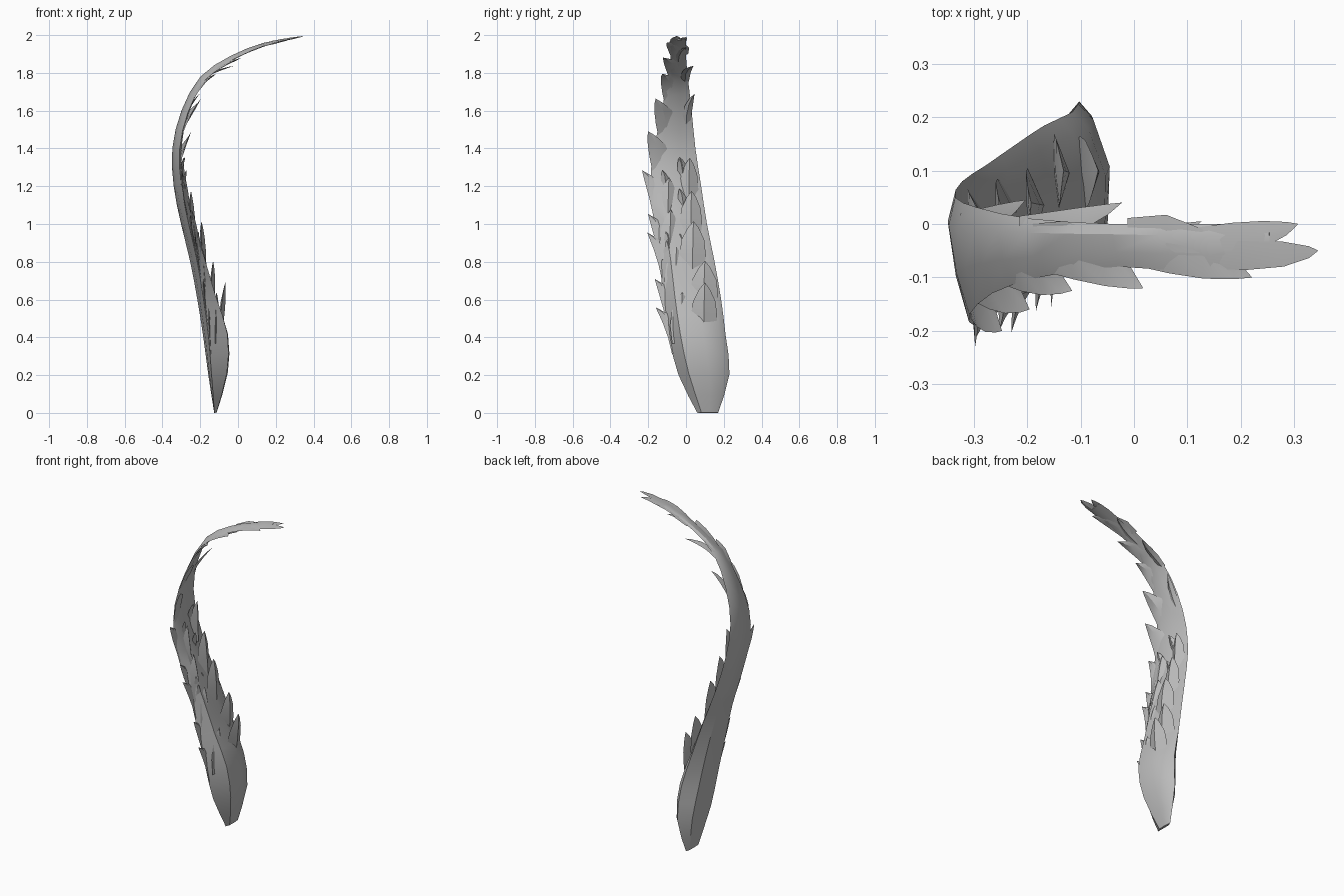
import bpy, bmesh, math, random
from mathutils import Vector

if "Cube" in bpy.data.objects:
    bpy.data.objects.remove(bpy.data.objects["Cube"])
random.seed(4)

grey = bpy.data.materials.new("plain_grey")
grey.use_nodes = True
grey.diffuse_color = (0.5, 0.5, 0.5, 1)
grey.node_tree.nodes["Principled BSDF"].inputs["Base Color"].default_value = (0.5, 0.5, 0.5, 1)

# Stations up the spine: x, z, front edge y, back edge y, inner depth
STATIONS = [
    (-.125, 0, .06, .17, .012), (-.15, .2, -.04, .23, .095), (-.175, .4, -.09, .21, .12),
    (-.21, .6, -.12, .185, .085), (-.25, .8, -.14, .15, .06), (-.3, 1, -.17, .11, .045),
    (-.34, 1.2, -.19, .08, .035), (-.348, 1.4, -.17, .05, .025), (-.3, 1.6, -.13, .03, .02),
    (-.2, 1.78, -.1, .01, .015), (-.04, 1.89, -.08, 0, .012), (.14, 1.96, -.09, 0, .01),
    (.345, 1.998, -.06, 0, .006)]
LAST = len(STATIONS) - 1


def station(u):
    """Smoothly interpolated station at position u along the spine."""
    u = min(max(u, 0), LAST)
    i = min(int(u), LAST - 1)
    t = u - i
    a, b, c, d = [STATIONS[min(max(k, 0), LAST)] for k in range(i - 1, i + 3)]
    return [q + t / 2 * (r - p + t * (2 * p - 5 * q + 4 * r - s + t * (3 * (q - r) + s - p)))
            for p, q, r, s in zip(a, b, c, d)]


def place(u, y, depth):
    """Point at height u, sideways y, and depth into the hollow side; the front edge curls in."""
    x, z, front, back = station(u)[:4]
    f = min(max((y - front) / (back - front), 0), 1)
    depth += .04 * math.sin(math.pi * u / (LAST + .5)) * (1 - f) ** 2
    a, b = station(u - .1), station(u + .1)
    along = Vector((b[0] - a[0], 0, b[1] - a[1])).normalized()
    return Vector((x, y, z)) + depth * Vector((along.z, 0, -along.x))


def loft(name, rings):
    """Closed skin through rings of points."""
    bm = bmesh.new()
    loops = [[bm.verts.new(p) for p in ring] for ring in rings]
    n = len(loops[0])
    for low, high in zip(loops, loops[1:]):
        for i in range(n):
            j = (i + 1) % n
            bm.faces.new((low[i], low[j], high[j], high[i]))
    bm.faces.new(loops[0][::-1])
    bm.faces.new(loops[-1])
    bmesh.ops.remove_doubles(bm, verts=bm.verts, dist=.0005)
    bmesh.ops.recalc_face_normals(bm, faces=bm.faces)
    mesh = bpy.data.meshes.new(name)
    bm.to_mesh(mesh)
    bm.free()
    mesh.materials.append(grey)
    obj = bpy.data.objects.new(name, mesh)
    bpy.context.collection.objects.link(obj)
    bpy.ops.object.select_all(action='DESELECT')
    obj.select_set(True)
    bpy.context.view_layer.objects.active = obj
    bpy.ops.object.shade_smooth_by_angle(angle=math.radians(28))


def leaf(name, base, tip, width, thick=.012):
    """Pointed, ridged blade between two (u, y, depth) positions, hooked sideways at the tip."""
    base, tip = Vector(base), Vector(tip)
    rings = []
    for t, w in ((0, .8), (.35, 1), (.65, .85), (.88, .4), (1, .01)):
        u, y, d = base.lerp(tip, t)
        y = base.y + (tip.y - base.y) * t ** 2.5
        half = width * w / 2
        rings.append([place(u, y - half, d - thick * w), place(u + .05 * w, y, d + thick * w),
                      place(u, y + half, d - thick * w), place(u, y, d - 1.2 * thick * w)])
    loft(name, rings)


# Main curved blade, swollen toward the hollow side at its foot
SECTION = [(0, 0), (.35, -.06), (.76, -.08), (1, .5), (.9, .75), (.6, 1), (.2, .9)]
rings = []
for k in range(24):
    u = k / 2
    front, back, depth = station(u)[2:]
    rings.append([place(u, front + f * (back - front), d * depth) for f, d in SECTION])
loft("blade", rings)

# Large overlapping leaves down the hollow side
for i, (u, y, d, w) in enumerate([
        (3.3, .1, .155, .14), (3.9, .1, .115, .15), (4.95, .04, .105, .14),
        (5.8, .03, .085, .12), (6.75, .02, .06, .1), (4.3, -.05, .06, .12),
        (5.3, -.08, .055, .11), (6.2, -.09, .05, .11), (3.1, -.02, .09, .12)]):
    leaf(f"inner_leaf_{i + 1}", (u - 1.3, y - .005, d * .5), (u, y, d), w, .015)

# Ragged teeth along the front edge
for i, (u, y, d) in enumerate([
        (2.75, -.16, .02), (3.5, -.165, .015), (4.7, -.205, .02), (5.2, -.2, .02),
        (6.4, -.232, .01), (7.55, -.2, .045), (8.5, -.16, .035), (9.4, -.125, .015),
        (10.25, -.12, .012), (11.35, -.1, .005)]):
    front = station(u - 1)[2]
    leaf(f"front_tooth_{i + 1}", (u - 1.2, front + .05, .009), (u, y, d), .11, .006)

# Slim teeth along the back edge near the top
for i, (u, y, d) in enumerate([(8.6, .045, .05), (9.95, .04, .055), (10.9, .005, .02)]):
    leaf(f"back_tooth_{i + 1}", (u - 1.1, y - .045, .01), (u, y, d), .05, .006)

# Forked end
leaf("end_fork_back", (10.9, -.03, .005), (11.75, 0, .003), .06, .004)
leaf("end_fork_front", (10.9, -.06, .005), (12, -.05, 0), .055, .004)

# Small splinters scattered in the hollow
for i in range(8):
    u = random.uniform(4, 7)
    front, back = station(u)[2:4]
    y = front + random.uniform(.2, .8) * (back - front)
    leaf(f"splinter_{i + 1}", (u - .6, y, .025), (u, y - .02, random.uniform(.045, .07)), .05, .01)
